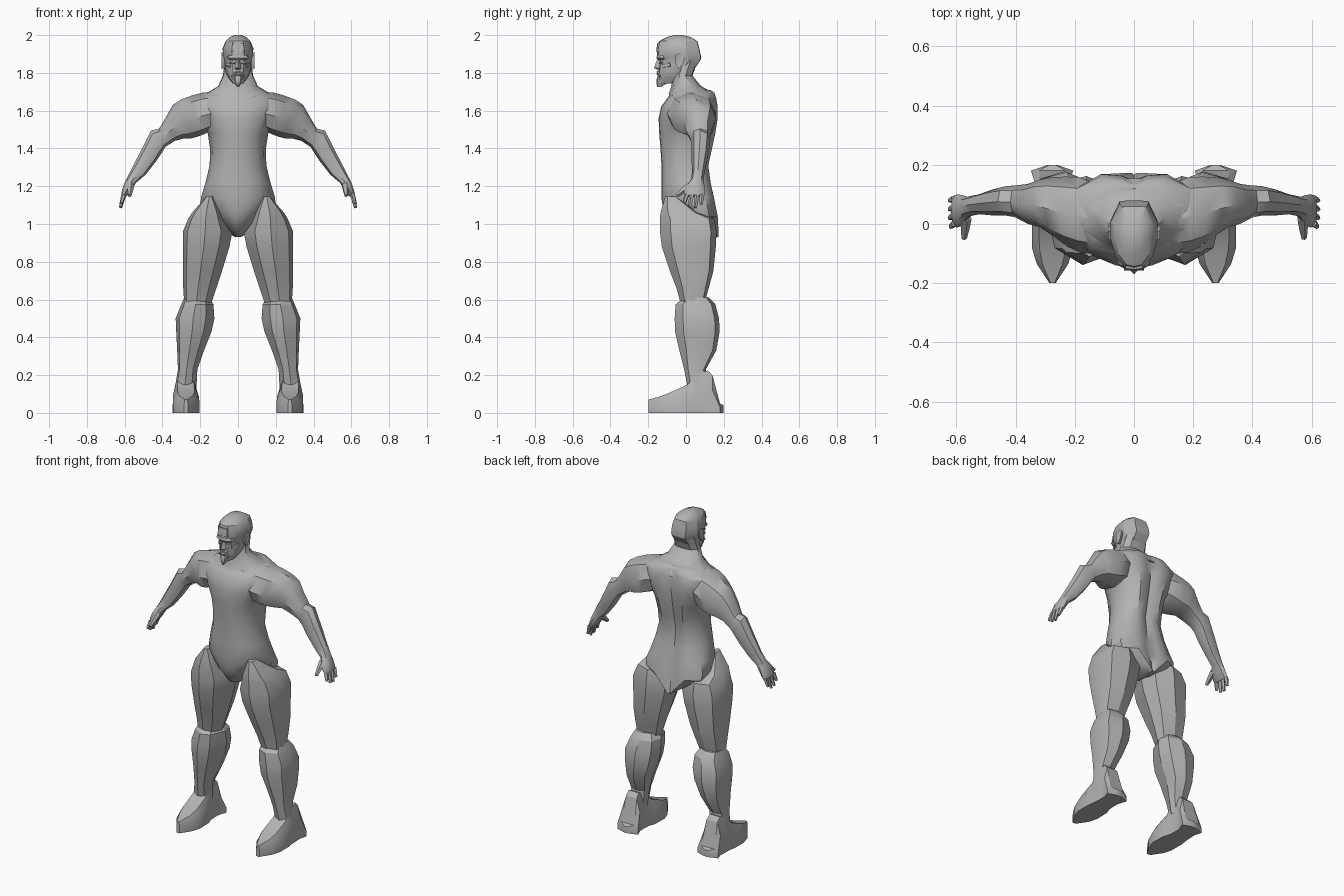
import bpy, bmesh, math
from mathutils import Vector

grey = bpy.data.materials.new("plain grey")
grey.diffuse_color = (0.45, 0.45, 0.45, 1)


def smooth(ob, angle):
    bpy.ops.object.select_all(action='DESELECT')
    ob.select_set(True)
    bpy.context.view_layer.objects.active = ob
    bpy.ops.object.shade_smooth_by_angle(angle=math.radians(angle))


def loft(name, rings, angle=32):
    """Skin a list of equal-length point rings and close both ends."""
    bm = bmesh.new()
    loops = [[bm.verts.new(p) for p in r] for r in rings]
    n = len(loops[0])
    for a, b in zip(loops, loops[1:]):
        for i in range(n):
            j = (i + 1) % n
            bm.faces.new((a[i], a[j], b[j], b[i]))
    bm.faces.new(loops[0])
    bm.faces.new(loops[-1])
    bmesh.ops.recalc_face_normals(bm, faces=bm.faces)
    me = bpy.data.meshes.new(name)
    bm.to_mesh(me)
    bm.free()
    me.materials.append(grey)
    ob = bpy.data.objects.new(name, me)
    bpy.context.collection.objects.link(ob)
    smooth(ob, angle)
    return ob


def fuse(base, part):
    """Weld a part onto the base so that no surface stays buried."""
    mod = base.modifiers.new("fuse", 'BOOLEAN')
    mod.operation, mod.solver, mod.object = 'UNION', 'EXACT', part
    bpy.context.view_layer.objects.active = base
    bpy.ops.object.modifier_apply(modifier=mod.name)
    bpy.data.objects.remove(part)


def mirrored(half):
    """Complete a half outline, running front centre to back centre."""
    return half + [(-x, y) for x, y in half[-2:0:-1]]


def body(name, half, rows, angle=32):
    """Stack outlines: rows of z, half width, front y, back y and optional back half width."""
    rings = []
    for z, w, f, b, *rear in rows:
        c, h = (f + b) / 2, (b - f) / 2
        wide = lambda y: w + ((rear[0] if rear else w) - w) * min(1, max(0, (y + .4) / .8))
        rings.append([(wide(y) * x, c + h * y, z) for x, y in mirrored(half)])
    return loft(name, rings, angle)


LIMB = [(-1, .1), (-.7, -.7), (-.05, -1), (.7, -.75), (1, 0), (.8, .75), (0, 1), (-.75, .75)]
LEG = [(-1, .1), (-.55, -.8), (.1, -1), (.82, -.62), (1, .1), (.85, .8), (.0, 1), (-.8, .72)]


def leg_part(name, s, rows):
    """Rows of z, inner x, outer x, front y, back y."""
    rings = []
    for z, xi, xo, f, b in rows:
        rings.append([(s * ((xi + xo) / 2 + (xo - xi) / 2 * u), (f + b) / 2 + (b - f) / 2 * v, z)
                      for u, v in LEG])
    return loft(name, rings, 28)


def arm_part(name, s, rows):
    """Rows of top x, top z, bottom x, bottom z, front y, back y."""
    rings = []
    for tx, tz, bx, bz, f, b in rows:
        ring = []
        for u, v in LIMB:
            t = (1 + v) / 2
            ring.append((s * (tx + (bx - tx) * t), (f + b) / 2 + (b - f) / 2 * u, tz + (bz - tz) * t))
        rings.append(ring)
    return loft(name, rings, 40)


def rod(name, a, b, ra, rb, sides=5):
    """Tapered bar between two points."""
    a, b = Vector(a), Vector(b)
    q = (b - a).to_track_quat('Z', 'Y')
    ring = lambda c, r: [c + q @ Vector((r * math.cos(i * math.tau / sides),
                                         r * math.sin(i * math.tau / sides), 0)) for i in range(sides)]
    return loft(name, [ring(a, ra), ring((a + b) / 2, (ra + rb) * .53), ring(b, rb)])


# Torso with a breast line, grooved spine and a seat ending in a point
TORSO = [(0, -1), (.3, -.97), (.66, -.78), (.92, -.35), (1, .15), (.87, .68), (.5, 1), (.2, .97), (0, .86)]
torso = body("torso", TORSO, [
    (.93, .015, .03, .172), (.965, .05, -.07, .172, .075), (1.04, .115, -.115, .168, .215),
    (1.08, .145, -.122, .16, .225), (1.14, .188, -.13, .148, .20),
    (1.22, .172, -.13, .130), (1.31, .15, -.13, .118), (1.40, .148, -.135, .138),
    (1.48, .16, -.142, .155), (1.56, .20, -.145, .168), (1.62, .225, -.132, .168),
    (1.665, .225, -.10, .16), (1.695, .17, -.07, .15), (1.71, .12, -.05, .13)], 40)

# Neck flaring into the upper back
ROUND = [(0, -1), (.55, -.85), (.95, -.35), (1, .3), (.65, .9), (0, 1)]
neck = body("neck", ROUND, [(1.655, .22, -.095, .155), (1.70, .155, -.088, .135), (1.73, .105, -.077, .08),
                            (1.785, .08, -.07, .034), (1.865, .07, -.05, .064)], 40)

# Head
SKULL = [(0, -1), (.4, -.94), (.78, -.6), (.97, -.1), (1, .4), (.6, .98), (0, 1)]
head = body("head", SKULL, [
    (1.745, .028, -.14, -.06), (1.775, .052, -.145, -.01), (1.80, .064, -.146, .03),
    (1.84, .072, -.142, .058), (1.87, .076, -.138, .078), (1.885, .08, -.152, .08),
    (1.93, .081, -.154, .07), (1.968, .066, -.143, .06), (1.99, .044, -.10, .025),
    (2.0, .018, -.06, -.02)], 24)
fuse(torso, neck)

# Brow, nose, mouth and pointed beard
body("brow", ROUND, [(1.868, .044, -.148, -.10), (1.88, .056, -.157, -.10), (1.893, .05, -.153, -.10)])
body("forehead_plate", [(0, -1), (1, -.8), (1, .8), (0, 1)],
     [(1.91, .034, -.158, -.14), (1.955, .028, -.153, -.12)])
body("nose", [(0, -1), (.7, -.3), (1, 1), (0, 1)],
     [(1.818, .014, -.155, -.13), (1.826, .02, -.170, -.13), (1.872, .009, -.152, -.13)])
body("lips", ROUND, [(1.786, .02, -.151, -.12), (1.794, .027, -.156, -.12), (1.803, .02, -.152, -.12)])
body("beard", ROUND, [(1.725, .005, -.152, -.135), (1.745, .018, -.157, -.10),
                      (1.768, .027, -.155, -.10), (1.785, .018, -.149, -.11)])

for s, side in ((1, "left"), (-1, "right")):
    # Ear, eye and cheek
    loft(side + "_ear", [[(s * x, -.035 + k * y, 1.865 + k * z) for y, z in
                          ((-.02, .03), (.012, .045), (.03, .025), (.02, -.015), (-.005, -.045), (-.02, -.02))]
                         for x, k in ((.066, .8), (.087, 1), (.084, .6))])
    rod(side + "_eye", (s * .017, -.139, 1.853), (s * .043, -.126, 1.853), .006, .006)
    rod(side + "_cheek", (s * .036, -.12, 1.835), (s * .055, -.08, 1.845), .012, .016)
    rod(side + "_moustache", (s * .004, -.150, 1.806), (s * .034, -.138, 1.782), .006, .005)

    # Arm from chest to knuckles, fused into the torso
    arm = arm_part(side + "_arm", s, [
        (.10, 1.70, .13, 1.50, -.105, .13), (.19, 1.695, .18, 1.475, -.095, .158),
        (.245, 1.68, .215, 1.462, -.075, .16), (.30, 1.66, .255, 1.452, -.04, .158),
        (.345, 1.63, .29, 1.452, -.012, .150), (.385, 1.56, .335, 1.44, .0, .135),
        (.417, 1.505, .385, 1.408, .022, .13), (.46, 1.495, .405, 1.375, .028, .128),
        (.51, 1.395, .435, 1.33, .028, .118), (.56, 1.30, .49, 1.26, .033, .10),
        (.586, 1.248, .54, 1.218, .025, .092), (.602, 1.215, .558, 1.19, -.005, .098),
        (.615, 1.175, .582, 1.155, -.012, .10), (.618, 1.155, .594, 1.143, -.008, .097)])
    fuse(torso, arm)
    for i, tip in enumerate((1.11, 1.09, 1.085, 1.105)):
        y = .004 + .027 * i
        rod(f"{side}_finger_{i + 1}", (s * .605, y, 1.155), (s * (.622 - .004 * (i == 0)), y * 1.1 - .014, tip),
            .0135, .008)
    rod(side + "_thumb", (s * .568, .02, 1.205), (s * .574, -.048, 1.15), .020, .010)

    # Thigh, calf and ankle
    leg_part(side + "_thigh", s, [
        (1.145, .13, .17, -.11, -.05), (1.06, .075, .243, -.135, .07), (1.03, .06, .262, -.138, .15),
        (.96, .03, .292, -.138, .162), (.88, .045, .292, -.128, .158), (.75, .085, .292, -.085, .145),
        (.66, .115, .29, -.05, .12), (.585, .14, .285, -.03, .10)])
    leg_part(side + "_calf", s, [
        (.61, .155, .285, -.01, .12), (.575, .13, .30, -.055, .155), (.50, .125, .33, -.06, .175),
        (.43, .14, .327, -.058, .178), (.33, .18, .322, -.035, .16), (.23, .215, .318, -.01, .105),
        (.13, .22, .335, .01, .11)])

    # Foot with a pointed toe: rows of y, inner x, outer x, top height
    rows = [(-.199, .264, .286, .07), (-.135, .222, .328, .088), (-.08, .205, .345, .11),
            (.01, .208, .345, .15), (.05, .222, .338, .20), (.115, .225, .335, .225),
            (.14, .22, .335, .20), (.18, .205, .348, .05), (.199, .258, .292, .04)]
    loft(side + "_foot", [[(s * a, y, 0), (s * a, y, h * .6), (s * (a + (b - a) * .18), y, h),
                           (s * (b - (b - a) * .18), y, h), (s * b, y, h * .6), (s * b, y, 0)]
                          for y, a, b, h in rows], 28)

smooth(torso, 40)
